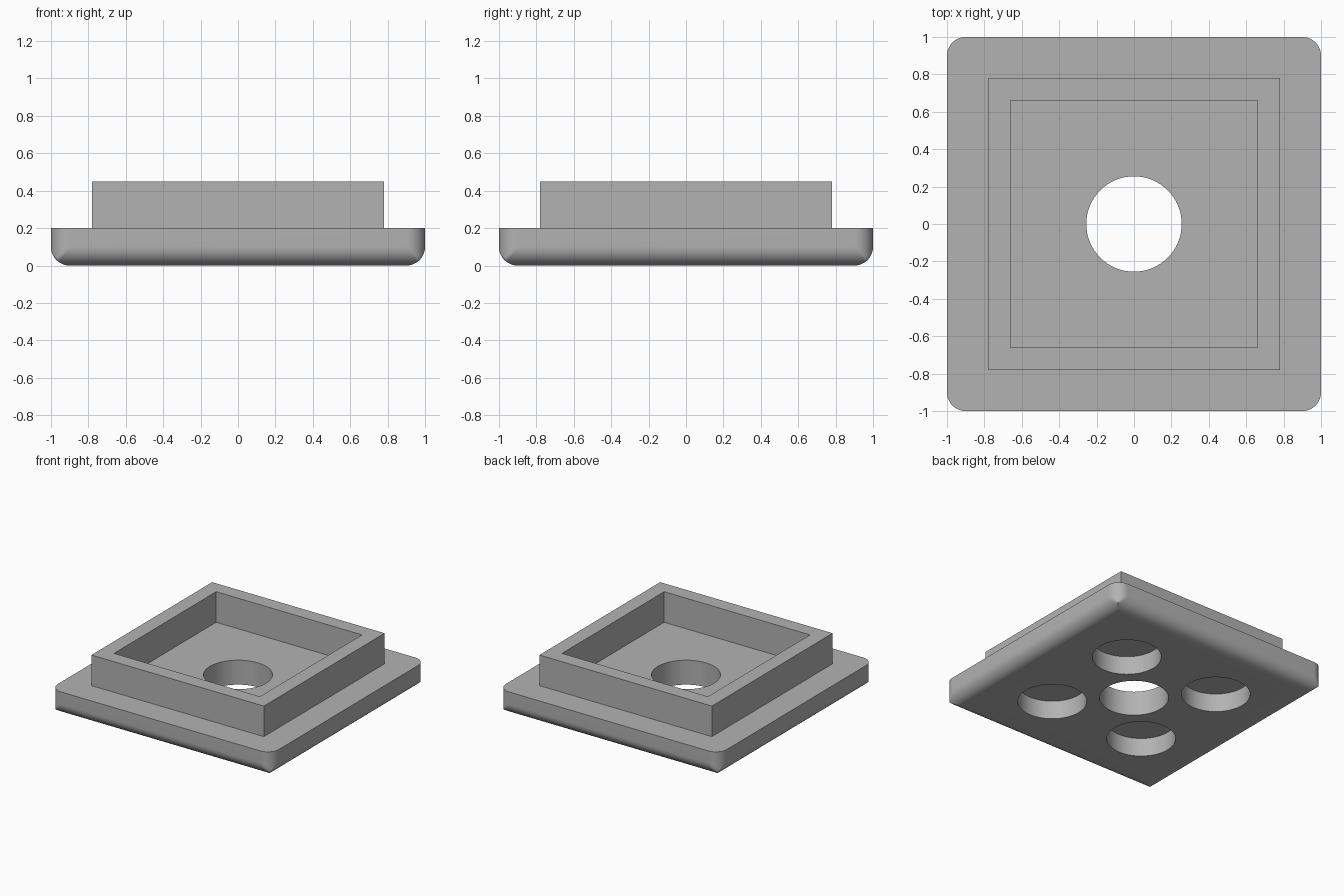
import bpy, bmesh
from math import sin, cos, pi, radians

cube = bpy.data.objects.get("Cube")
if cube:
    bpy.data.objects.remove(cube)

HALF, FILLET, PLATE_TOP, RIM_TOP = 1.0, 0.1, 0.2, 0.45
RIM_OUT, RIM_IN, HOLE_R = 0.78, 0.66, 0.255
POCKET_AT, POCKET_DEPTH = 0.43, 0.15
STEPS = 12

grey = bpy.data.materials.new("plain grey")
grey.use_nodes = True
grey.diffuse_color = (0.45, 0.45, 0.45, 1)
grey.node_tree.nodes["Principled BSDF"].inputs["Base Color"].default_value = grey.diffuse_color


def make_object(name, bm):
    bmesh.ops.recalc_face_normals(bm, faces=bm.faces)
    mesh = bpy.data.meshes.new(name)
    bm.to_mesh(mesh)
    bm.free()
    mesh.materials.append(grey)
    obj = bpy.data.objects.new(name, mesh)
    bpy.context.collection.objects.link(obj)
    return obj


def bridge(bm, lower, upper):
    for i in range(len(lower)):
        j = (i + 1) % len(lower)
        bm.faces.new((lower[i], lower[j], upper[j], upper[i]))


def ring(bm, points, z):
    return [bm.verts.new((x, y, z)) for x, y in points]


def make_plate():
    # Rounded square outline, clamped at each level to a shrinking square
    core = HALF - FILLET
    outline = []
    for quarter, (sx, sy) in enumerate([(1, 1), (-1, 1), (-1, -1), (1, -1)]):
        for i in range(STEPS + 1):
            a = (quarter + i / STEPS) * pi / 2
            outline.append((sx * core + FILLET * cos(a), sy * core + FILLET * sin(a)))
    bm = bmesh.new()
    rings = []
    for k in range(STEPS, -1, -1):
        a = k / STEPS * pi / 2
        h = core + FILLET * cos(a)
        points = [(max(-h, min(h, x)), max(-h, min(h, y))) for x, y in outline]
        rings.append(ring(bm, points, FILLET * (1 - sin(a))))
    rings.append(ring(bm, outline, PLATE_TOP))
    for lower, upper in zip(rings, rings[1:]):
        bridge(bm, lower, upper)
    bm.faces.new(rings[0])
    bm.faces.new(rings[-1])
    bmesh.ops.remove_doubles(bm, verts=bm.verts, dist=1e-5)
    return make_object("base_plate", bm)


def make_rim():
    # Square frame, sunk slightly into the plate for a clean union
    bm = bmesh.new()

    def square(h, z):
        return ring(bm, [(h, h), (-h, h), (-h, -h), (h, -h)], z)

    low = PLATE_TOP - 0.02
    loops = [square(RIM_OUT, low), square(RIM_OUT, RIM_TOP),
             square(RIM_IN, RIM_TOP), square(RIM_IN, low)]
    for a, b in zip(loops, loops[1:] + loops[:1]):
        bridge(bm, a, b)
    return make_object("square_rim", bm)


def make_cutter(name, x, y, top):
    bm = bmesh.new()
    bmesh.ops.create_cone(bm, cap_ends=True, segments=64, radius1=HOLE_R,
                          radius2=HOLE_R, depth=top + 0.1)
    bmesh.ops.translate(bm, verts=bm.verts, vec=(x, y, (top - 0.1) / 2))
    return make_object(name, bm)


def combine(target, tool, operation):
    mod = target.modifiers.new(tool.name, "BOOLEAN")
    mod.operation, mod.solver, mod.object = operation, "EXACT", tool
    bpy.context.view_layer.objects.active = target
    bpy.ops.object.modifier_apply(modifier=mod.name)
    bpy.data.objects.remove(tool)


plate = make_plate()
combine(plate, make_rim(), "UNION")

# Through hole in the middle, four blind pockets underneath
combine(plate, make_cutter("centre_hole", 0, 0, RIM_TOP), "DIFFERENCE")
for sx in (-1, 1):
    for sy in (-1, 1):
        pocket = make_cutter("pocket", sx * POCKET_AT, sy * POCKET_AT, POCKET_DEPTH)
        combine(plate, pocket, "DIFFERENCE")

bpy.ops.object.select_all(action="DESELECT")
plate.select_set(True)
bpy.context.view_layer.objects.active = plate
bpy.ops.object.shade_smooth_by_angle(angle=radians(30))
